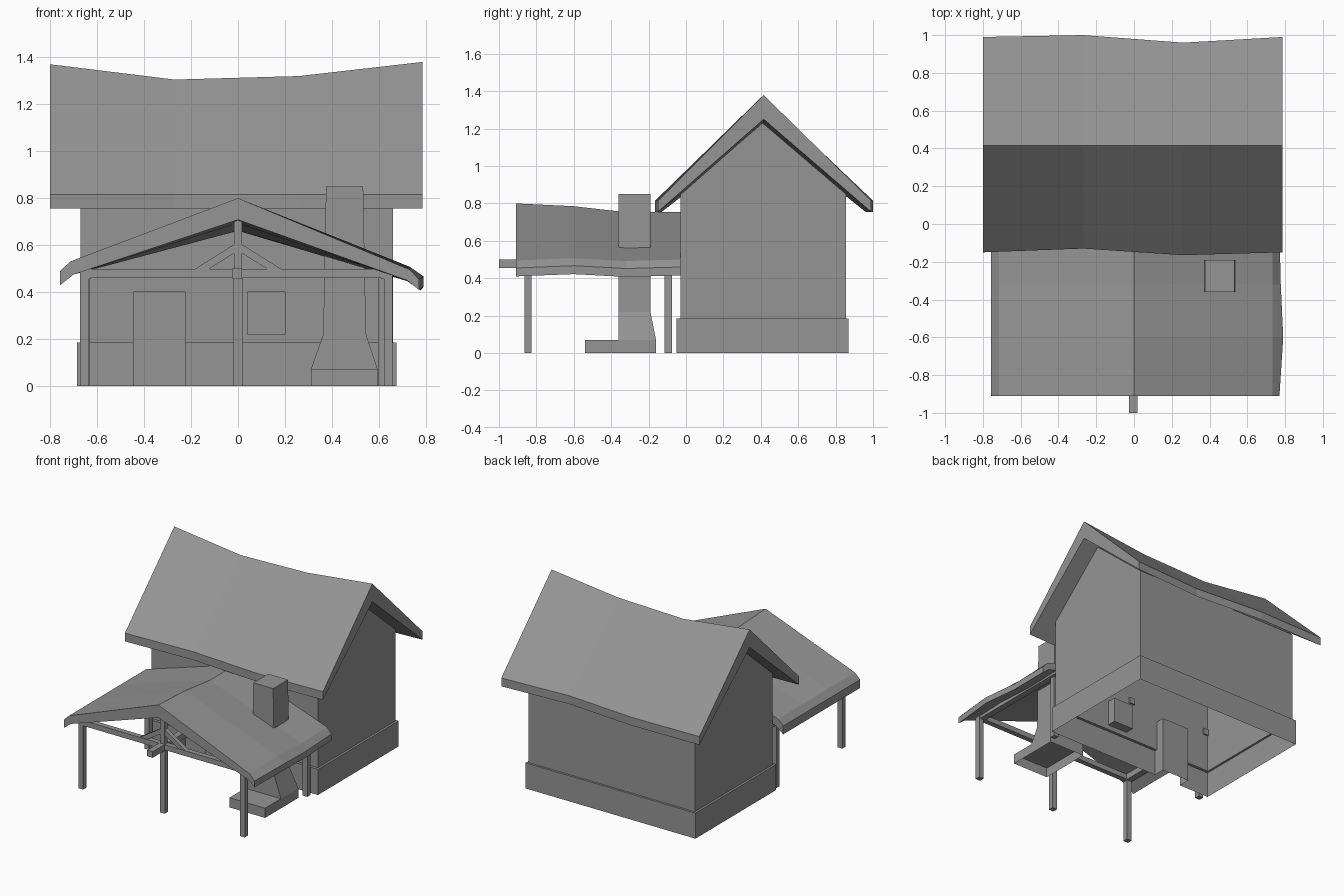
import bpy
import bmesh
from mathutils import Vector

if "Cube" in bpy.data.objects:
    bpy.data.objects.remove(bpy.data.objects["Cube"])

grey = bpy.data.materials.new("plain grey")
grey.use_nodes = True
grey.diffuse_color = (0.3, 0.3, 0.3, 1)
grey.node_tree.nodes["Principled BSDF"].inputs["Base Color"].default_value = grey.diffuse_color


def finish(name, bm):
    mesh = bpy.data.meshes.new(name)
    bm.to_mesh(mesh)
    bm.free()
    mesh.materials.append(grey)
    obj = bpy.data.objects.new(name, mesh)
    bpy.context.collection.objects.link(obj)
    return obj


def loft(name, rings, start_cap=True, end_cap=True):
    """Bridge matching closed rings of points into one skin."""
    bm = bmesh.new()
    rows = [[bm.verts.new(p) for p in ring] for ring in rings]
    for a, b in zip(rows, rows[1:]):
        for i in range(len(a)):
            j = (i + 1) % len(a)
            bm.faces.new((a[i], a[j], b[j], b[i]))
    if start_cap:
        bm.faces.new(rows[0][::-1])
    if end_cap:
        bm.faces.new(rows[-1])
    bmesh.ops.remove_doubles(bm, verts=bm.verts, dist=1e-4)
    bmesh.ops.recalc_face_normals(bm, faces=bm.faces)
    return finish(name, bm)


def rect(x0, x1, y0, y1, z):
    return [(x0, y0, z), (x1, y0, z), (x1, y1, z), (x0, y1, z)]


def box(name, x0, x1, y0, y1, z0, z1):
    return loft(name, [rect(x0, x1, y0, y1, z0), rect(x0, x1, y0, y1, z1)])


def beam(name, start, end, width=0.038):
    """Square timber between two points."""
    a, b = Vector(start), Vector(end)
    bm = bmesh.new()
    bmesh.ops.create_cube(bm, size=1)
    bmesh.ops.scale(bm, vec=(width, width, (b - a).length), verts=bm.verts)
    turn = (b - a).to_track_quat("Z", "Y").to_matrix()
    bmesh.ops.rotate(bm, matrix=turn, verts=bm.verts)
    bmesh.ops.translate(bm, vec=(a + b) / 2, verts=bm.verts)
    return finish(name, bm)


# House shell: stepped plinth, walls and gables rising to a ridge
plinth = (-0.685, 0.675, -0.05, 0.87)
wall = (-0.67, 0.66, -0.03, 0.855)
house = loft("house_walls", [
    rect(*plinth, 0), rect(*plinth, 0.185), rect(*wall, 0.185),
    rect(*wall, 0.85), rect(wall[0], wall[1], 0.41, 0.41, 1.23)], end_cap=False)

# Door and window recesses
for name, x0, x1, z0, z1 in (("door_cutter", -0.445, -0.225, -0.1, 0.4),
                             ("window_cutter", 0.04, 0.2, 0.22, 0.4)):
    cutter = box(name, x0, x1, -0.2, 0.035, z0, z1)
    cutter.hide_render = True
    cutter.hide_set(True)
    cut = house.modifiers.new(name, "BOOLEAN")
    cut.operation = "DIFFERENCE"
    cut.solver = "EXACT"
    cut.object = cutter
bpy.context.view_layer.update()
carved = bpy.data.meshes.new_from_object(
    house.evaluated_get(bpy.context.evaluated_depsgraph_get()))
house.modifiers.clear()
house.data = carved
for name in ("door_cutter", "window_cutter"):
    bpy.data.objects.remove(bpy.data.objects[name])

# Open underside of the house
bm = bmesh.new()
bm.from_mesh(carved)
floor = [f for f in bm.faces if all(v.co.z < 0.001 for v in f.verts)]
bmesh.ops.delete(bm, geom=floor, context="FACES")
bm.to_mesh(carved)
bm.free()

# Sagging main roof: x, front eave y, back eave y, ridge z
sections = []
for x, front, back, ridge in ((-0.8, -0.15, 0.99, 1.37), (-0.27, -0.13, 1.0, 1.305),
                              (0.26, -0.165, 0.96, 1.32), (0.785, -0.15, 0.99, 1.38)):
    sections.append([(x, front, 0.755), (x, front, 0.815), (x, 0.415, ridge),
                     (x, back, 0.815), (x, back, 0.755), (x, 0.415, ridge - 0.13)])
loft("main_roof", sections)

# Porch roof with drooping eaves: y, ridge z, right-hand edge x, right-hand lift
sections = []
for y, ridge, edge, lift in ((-0.91, 0.8, 0.77, 0), (-0.6, 0.785, 0.79, 0.012),
                             (-0.32, 0.753, 0.777, -0.003), (-0.03, 0.753, 0.77, 0.005)):
    sections.append([(-0.757, y, 0.43), (-0.757, y, 0.49), (-0.715, y, 0.53),
                     (0, y, ridge), (0.733, y, 0.495 + lift), (edge, y, 0.455 + lift),
                     (edge, y, 0.41 + lift), (0.72, y, 0.45 + lift),
                     (0, y, ridge - 0.092), (-0.7, y, 0.475)])
loft("porch_roof", sections)

# Porch posts
for name, x, y in (("front_left_post", 0.64, -0.845), ("front_middle_post", 0, -0.845),
                   ("front_right_post", -0.653, -0.845), ("rear_left_post", 0.615, -0.095),
                   ("rear_right_post", -0.65, -0.095)):
    beam(name, (x, y, 0), (x, y, 0.48))

# Tie beams and trusses across the porch
for end, y, top in (("front", -0.845, 0.72), ("rear", -0.095, 0.68)):
    beam(end + "_tie_beam", (-0.66, y, 0.48), (0.65, y, 0.48))
    beam(end + "_king_post", (0, y, 0.48), (0, y, top), 0.034)
    for side, s in (("left", 1), ("right", -1)):
        beam(end + "_" + side + "_brace", (s * 0.18, y, 0.482), (0, y, 0.595), 0.032)

# Beams running from the house to the porch front
for name, x, start in (("left_plate", 0.63, -0.865), ("middle_plate", -0.004, -1.0),
                       ("right_plate", -0.65, -0.865)):
    beam(name, (x, start, 0.478), (x, -0.02, 0.478), 0.044)

# Outdoor fireplace: hollow hearth slab and flared chimney
hearth = (0.31, 0.595, -0.54, -0.16)
loft("hearth", [rect(*hearth, 0), rect(*hearth, 0.07)], start_cap=False)
loft("chimney", [rect(0.31, 0.595, -0.36, -0.16, 0.07),
                 rect(0.363, 0.545, -0.36, -0.19, 0.22),
                 rect(0.375, 0.533, -0.36, -0.19, 0.85)], start_cap=False)
